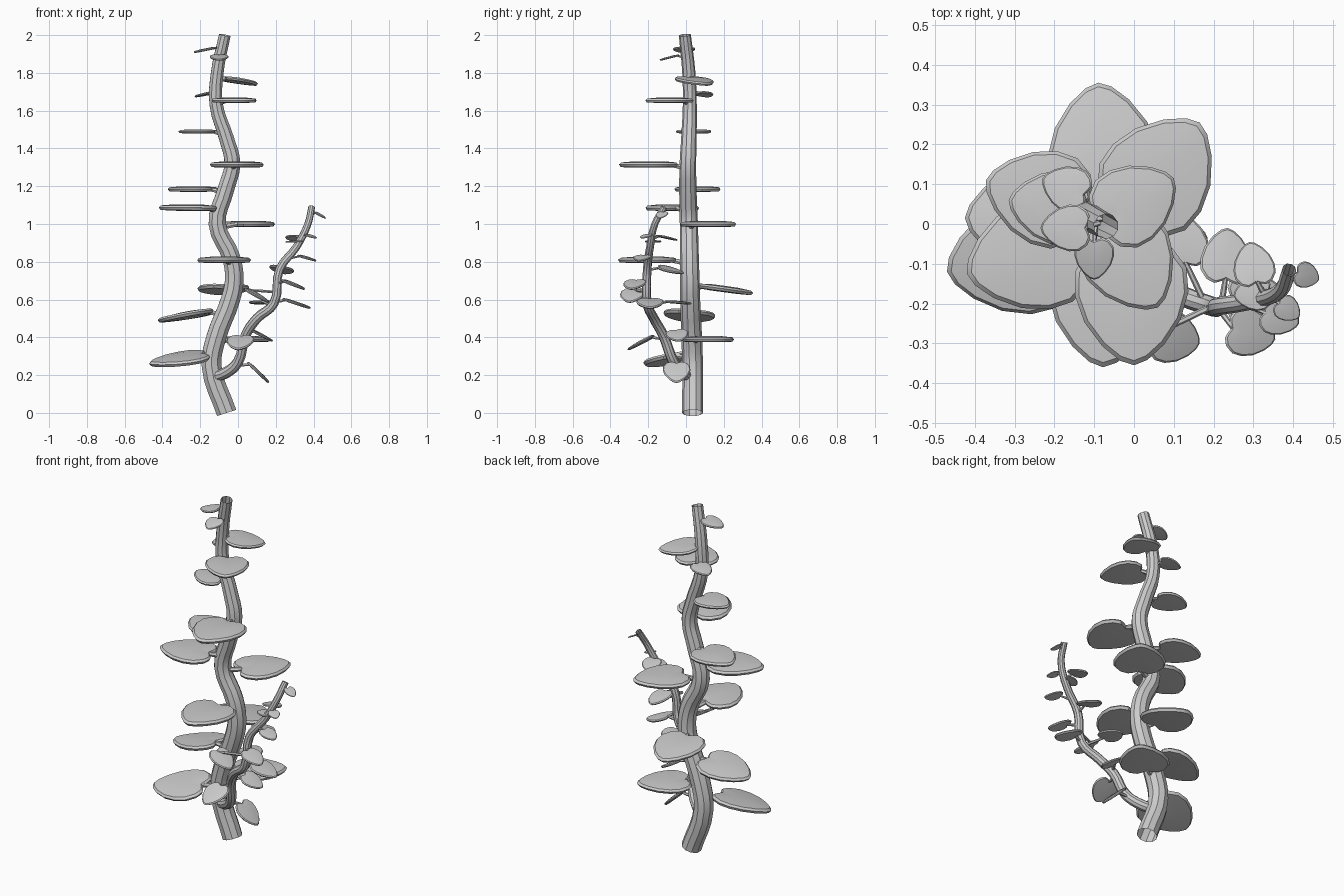
import bpy, bmesh, math
from mathutils import Vector, Matrix

if "Cube" in bpy.data.objects:
    bpy.data.objects.remove(bpy.data.objects["Cube"])

grey = bpy.data.materials.new("pale_grey")
grey.diffuse_color = (0.6, 0.6, 0.6, 1)
grey.use_nodes = True
grey.node_tree.nodes["Principled BSDF"].inputs["Base Color"].default_value = grey.diffuse_color

# Centre lines: x, y, z, radius
STEM = [(-.06, .035, 0, .056), (-.14, .035, .25, .055), (-.115, .03, .4, .055),
        (-.04, .022, .6, .053), (-.02, .02, .7, .052), (-.035, .018, .82, .05),
        (-.11, .015, 1.0, .048), (-.065, .01, 1.18, .046), (-.03, .01, 1.32, .044),
        (-.06, .015, 1.45, .041), (-.115, .02, 1.63, .037), (-.11, .015, 1.8, .035),
        (-.07, -.006, 2.0, .032)]
BRANCH = [(-.13, .02, .19, .03), (-.06, -.02, .215, .03), (.0, -.065, .27, .028), (.04, -.12, .41, .027),
          (.10, -.17, .5, .026), (.19, -.205, .58, .025), (.22, -.205, .76, .023),
          (.31, -.19, .88, .021), (.37, -.165, 1.0, .019), (.39, -.115, 1.09, .018)]


def finish(obj):
    obj.data.materials.clear()
    obj.data.materials.append(grey)
    bpy.ops.object.select_all(action='DESELECT')
    obj.select_set(True)
    bpy.context.view_layer.objects.active = obj
    bpy.ops.object.shade_smooth_by_angle(angle=math.radians(35))


def tube(name, pts, sides_res=2, steps=4):
    cu = bpy.data.curves.new(name, 'CURVE')
    cu.dimensions = '3D'
    cu.bevel_depth = 1
    cu.bevel_resolution = sides_res
    cu.resolution_u = steps
    sp = cu.splines.new('BEZIER')
    sp.bezier_points.add(len(pts) - 1)
    for bp, (x, y, z, r) in zip(sp.bezier_points, pts):
        bp.co = (x, y, z)
        bp.radius = r
        bp.handle_left_type = bp.handle_right_type = 'AUTO'
    obj = bpy.data.objects.new(name, cu)
    bpy.context.collection.objects.link(obj)
    bpy.ops.object.select_all(action='DESELECT')
    obj.select_set(True)
    bpy.context.view_layer.objects.active = obj
    bpy.ops.object.convert(target='MESH')
    finish(bpy.context.view_layer.objects.active)


def point_at(path, z):
    for a, b in zip(path, path[1:]):
        if z <= b[2]:
            t = max(0, (z - a[2]) / (b[2] - a[2]))
            return Vector(a[:3]).lerp(Vector(b[:3]), t)
    return Vector(path[-1][:3])


# Half outline of a unit leaf from base notch to tip
HALF = [(.03, .10), (.0, .2), (.06, .34), (.22, .45), (.42, .46), (.64, .39), (.84, .25), (.96, .11)]
OUTLINE = [(.08, 0)] + HALF + [(1, 0)] + [(x, -y) for x, y in reversed(HALF)]


def leaf(name, path, base, tip, roll=0):
    base, tip = Vector(base), Vector(tip)
    axis = tip - base
    size = axis.length
    fwd = axis.normalized()
    side = Vector((0, 0, 1)).cross(fwd).normalized()
    up = fwd.cross(side)
    frame = Matrix((fwd, side, up)).transposed() @ Matrix.Rotation(math.radians(roll), 3, 'X')
    bm = bmesh.new()
    rings = []
    # Stacked outlines: underside, rim, upper side
    for scale, h in ((.5, -.055), (.94, -.045), (1, 0), (.93, .035), (.5, .055)):
        rings.append([bm.verts.new(base + frame @ Vector(
            (.45 + (x - .45) * scale, y * scale, h)) * size) for x, y in OUTLINE])
    n = len(OUTLINE)
    for a, b in zip(rings, rings[1:]):
        for i in range(n):
            j = (i + 1) % n
            bm.faces.new((a[i], a[j], b[j], b[i]))
    bm.faces.new(rings[-1])
    bm.faces.new(rings[0][::-1])
    bmesh.ops.recalc_face_normals(bm, faces=bm.faces)
    me = bpy.data.meshes.new(name)
    bm.to_mesh(me)
    bm.free()
    obj = bpy.data.objects.new(name, me)
    bpy.context.collection.objects.link(obj)
    finish(obj)
    # Thin stalk joining the leaf to the stem
    root = point_at(path, base.z - .02)
    end = base + fwd * size * .13
    r = .012 * (size / .3) + .002
    tube(name + "_stalk", [(*root, r), (*root.lerp(end, .5), r), (*end, r * .8)], 1, 1)


tube("main_stem", STEM, 3)
tube("side_branch", BRANCH, 3)

# Leaves: base, tip, roll
MAIN_LEAVES = [
    ((-.11, -.01, 1.935), (-.235, -.01, 1.91), 0),
    ((-.1, -.035, 1.895), (-.1, -.14, 1.868), 0),
    ((-.085, -.0, 1.775), (.1, .115, 1.74), 0),
    ((-.115, .07, 1.70), (-.23, .115, 1.675), 0),
    ((-.07, .01, 1.655), (.06, -.21, 1.655), 0),
    ((-.115, .03, 1.49), (-.315, .06, 1.49), 0),
    ((-.01, -.045, 1.315), (0, -.355, 1.315), 0),
    ((-.12, .035, 1.185), (-.372, .11, 1.185), 0),
    ((-.125, -.045, 1.085), (-.42, -.125, 1.088), 0),
    ((-.02, .015, 1.0), (.165, .255, 1.0), 0),
    ((-.07, -.05, .81), (-.078, -.36, .81), 0),
    ((-.07, .06, .675), (-.09, .355, .635), 0),
    ((-.13, .02, .54), (-.425, .015, .49), 4),
    ((-.06, .04, .39), (.16, .23, .39), 0),
    ((-.16, -.06, .31), (-.47, -.12, .26), -10),
]
BRANCH_LEAVES = [
    ((.05, -.05, .27), (.165, -.05, .16), 0),
    ((.02, -.17, .41), (.0, -.31, .335), 0),
    ((.07, -.055, .44), (.185, -.035, .38), 8),
    ((.04, -.27, .66), (.165, -.3, .585), 0),
    ((.13, -.11, .59), (.11, .03, .58), 0),
    ((.235, -.19, .605), (.385, -.19, .555), 0),
    ((.235, -.26, .705), (.355, -.29, .655), 0),
    ((.23, -.15, .775), (.235, -.01, .74), 10),
    ((.32, -.22, .835), (.415, -.25, .805), 0),
    ((.345, -.17, .91), (.25, -.18, .905), 0),
    ((.31, -.155, .94), (.29, -.045, .915), 0),
    ((.36, -.195, .945), (.415, -.235, .925), 0),
    ((.405, -.12, 1.065), (.465, -.14, 1.03), 0),
]
for i, (b, t, r) in enumerate(MAIN_LEAVES):
    leaf(f"stem_leaf_{i + 1}", STEM, b, t, r)
for i, (b, t, r) in enumerate(BRANCH_LEAVES):
    leaf(f"branch_leaf_{i + 1}", BRANCH, b, t, r)
